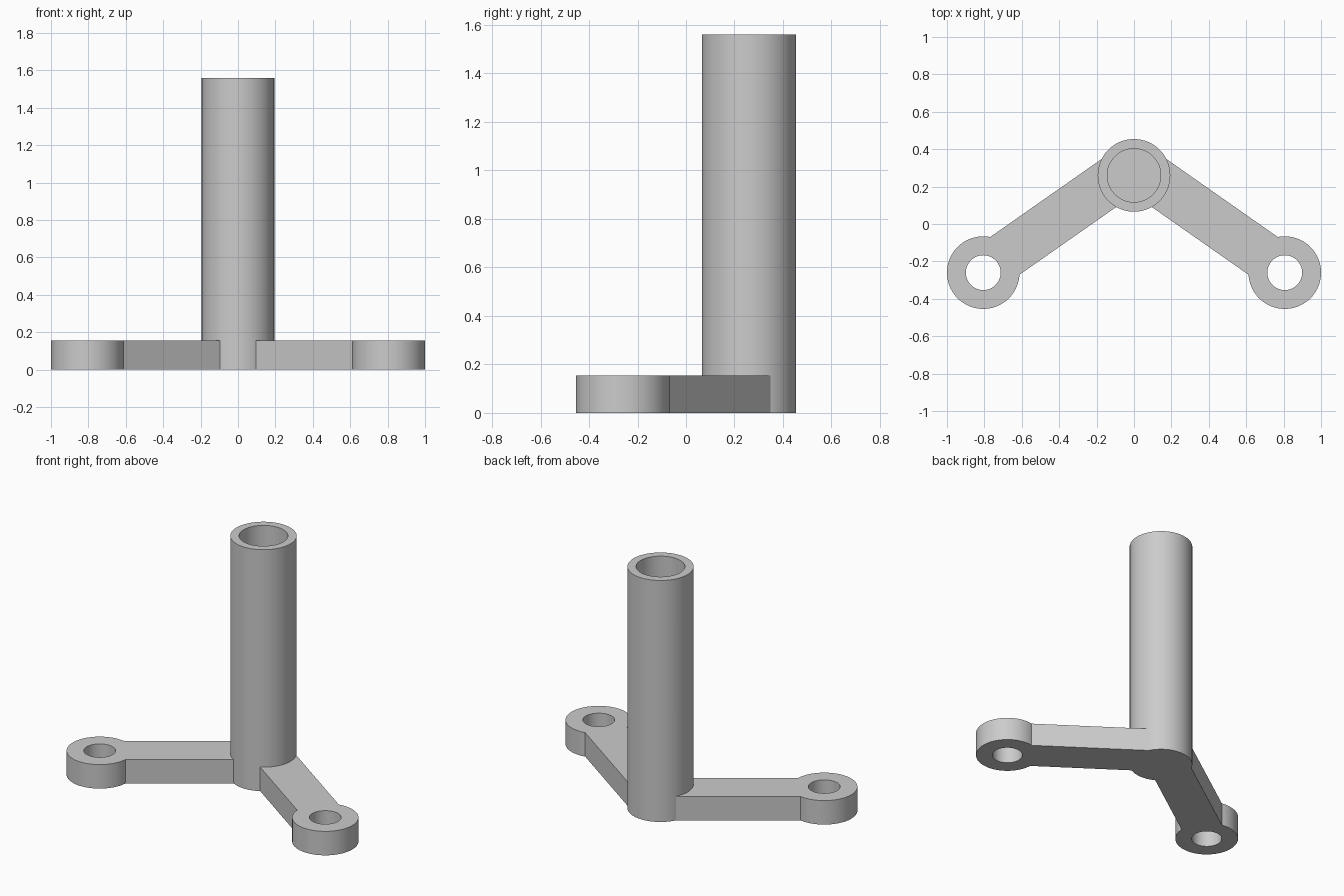
import bpy
import math
from mathutils import Vector

default_cube = bpy.data.objects.get("Cube")
if default_cube:
    bpy.data.objects.remove(default_cube, do_unlink=True)

RADIUS, PLATE, HEIGHT = 0.194, 0.155, 1.56
POST = Vector((0, 0.26, 0))

grey = bpy.data.materials.new("plain grey")
grey.use_nodes = True
colour = (0.6, 0.6, 0.6, 1)
grey.diffuse_color = colour
grey.node_tree.nodes["Principled BSDF"].inputs["Base Color"].default_value = colour


def cylinder(name, centre, radius, bottom, top):
    bpy.ops.mesh.primitive_cylinder_add(
        vertices=96, radius=radius, depth=top - bottom,
        location=(centre.x, centre.y, (bottom + top) / 2))
    obj = bpy.context.object
    obj.name = name
    obj.data.materials.append(grey)
    return obj


def combine(target, other, operation):
    """Apply a boolean and remove the second solid."""
    mod = target.modifiers.new("combine", 'BOOLEAN')
    mod.operation, mod.solver, mod.object = operation, 'EXACT', other
    bpy.context.view_layer.objects.active = target
    bpy.ops.object.modifier_apply(modifier=mod.name)
    bpy.data.objects.remove(other, do_unlink=True)


def arm(side):
    """Flat bar running from the post to a foot, slightly off the post axis."""
    angle = math.radians(35)
    along = Vector((side * math.cos(angle), -math.sin(angle), 0))
    across = Vector((side * math.sin(angle), math.cos(angle), 0))
    centre = POST + along * 0.44 + across * 0.0435
    bpy.ops.mesh.primitive_cube_add(
        size=1, location=(centre.x, centre.y, PLATE / 2),
        rotation=(0, 0, -side * angle))
    obj = bpy.context.object
    obj.scale = (0.80, 0.255, PLATE)
    obj.data.materials.append(grey)
    return obj


# Solid post with two arms and round feet
bracket = cylinder("post_bracket", POST, RADIUS, 0, HEIGHT)
for side in (-1, 1):
    foot_centre = Vector((side * 0.806, -0.26, 0))
    combine(bracket, arm(side), 'UNION')
    combine(bracket, cylinder("foot", foot_centre, RADIUS, 0, PLATE), 'UNION')
    # Through hole in the foot
    combine(bracket, cylinder("foot_hole", foot_centre, 0.093, -0.1, PLATE + 0.1),
            'DIFFERENCE')

# Blind bore of the post
combine(bracket, cylinder("post_bore", POST, 0.143, PLATE, HEIGHT + 0.1), 'DIFFERENCE')

bpy.ops.object.select_all(action='DESELECT')
bracket.select_set(True)
bpy.context.view_layer.objects.active = bracket
bpy.ops.object.shade_smooth_by_angle(angle=math.radians(20))
